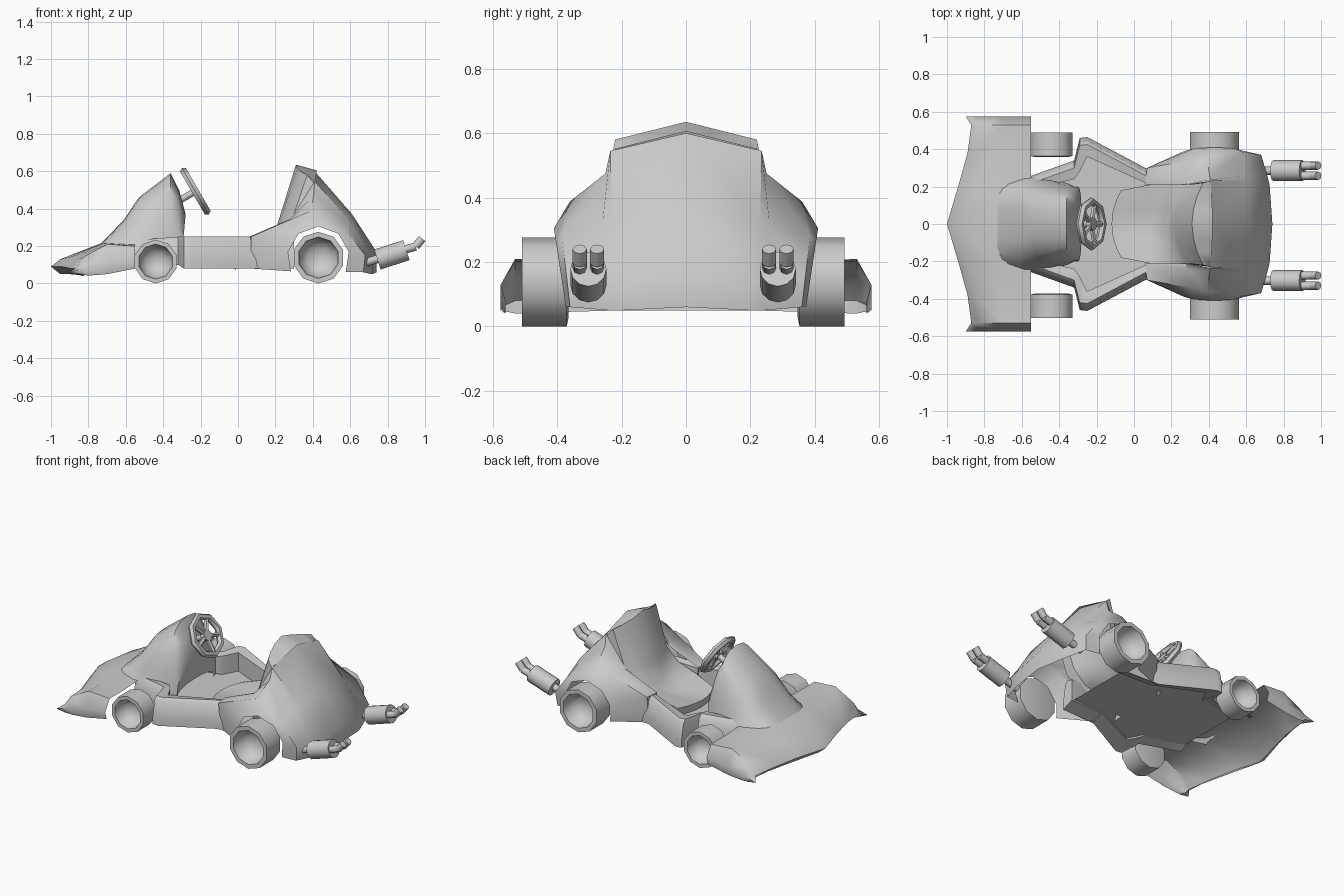
import bpy, bmesh, math
from mathutils import Vector

cube = bpy.data.objects.get("Cube")
if cube:
    bpy.data.objects.remove(cube, do_unlink=True)

# Single body colour
grey = bpy.data.materials.new("plain_grey")
grey.use_nodes = True
colour = (0.6, 0.6, 0.6, 1)
grey.diffuse_color = colour
grey.node_tree.nodes["Principled BSDF"].inputs["Base Color"].default_value = colour
parts = []


def register(obj, name):
    obj.name = name
    obj.data.materials.clear()
    obj.data.materials.append(grey)
    parts.append(obj)
    return obj


def loft(name, rows, mirror=True, closed=False, caps=False):
    """Skin neighbouring rows of points with quads; optionally mirror across y."""
    bm = bmesh.new()
    verts = [[bm.verts.new(p) for p in row] for row in rows]
    for a, b in zip(verts, verts[1:]):
        count = min(len(a), len(b))
        for i in range(count if closed else count - 1):
            j = (i + 1) % count
            bm.faces.new((a[i], a[j], b[j], b[i]))
    if caps:
        bm.faces.new(verts[0])
        bm.faces.new(verts[-1])
    bmesh.ops.remove_doubles(bm, verts=bm.verts, dist=0.0005)
    bmesh.ops.recalc_face_normals(bm, faces=bm.faces)
    mesh = bpy.data.meshes.new(name)
    bm.to_mesh(mesh)
    bm.free()
    obj = bpy.data.objects.new(name, mesh)
    bpy.context.collection.objects.link(obj)
    if mirror:
        mod = obj.modifiers.new("mirror", 'MIRROR')
        mod.use_axis = (False, True, False)
        mod.use_clip = True
    return register(obj, name)


def rod(name, start, end, radius, sides=10):
    """Cylinder between two points."""
    start, end = Vector(start), Vector(end)
    axis = end - start
    bpy.ops.mesh.primitive_cylinder_add(vertices=sides, radius=radius,
                                        depth=axis.length, location=(start + end) / 2)
    obj = bpy.context.object
    obj.rotation_euler = axis.to_track_quat('Z', 'Y').to_euler()
    return register(obj, name)


def wheel(name, x, y, radius, width, side):
    """Tread with a closed inner face and a cupped rim on the outer side."""
    profile = [(0, -.5), (.8, -.5), (1, -.46), (1, .5), (.8, .5), (.72, .1),
               (.45, -.15), (0, -.25)]
    sides = 10
    rows = []
    for r, across in profile:
        ring = []
        for k in range(sides):
            a = math.tau * (k + .5) / sides
            ring.append((x + radius * r * math.cos(a), y + side * across * width,
                         radius + radius * r * math.sin(a)))
        rows.append(ring)
    loft(name, rows, mirror=False, closed=True)


# Front wing shell: (x, z) profiles at each distance from the centre line
wing = {
    0: [(-.95, .05), (-1, .09), (-.95, .13), (-.72, .22), (-.55, .22)],
    .2: [(-.9, .05), (-.94, .09), (-.9, .14), (-.72, .215), (-.55, .21)],
    .38: [(-.85, .045), (-.89, .08), (-.85, .13), (-.71, .2), (-.55, .2)],
    .53: [(-.83, .04), (-.87, .08), (-.83, .14), (-.7, .21), (-.55, .2)],
    .575: [(-.83, .05), (-.9, .06), (-.83, .08), (-.7, .11), (-.55, .13)],
    .56: [(-.82, .04), (-.88, .055), (-.8, .042), (-.7, .05), (-.55, .08)],
}
loft("front_wing", [[(x, y, z) for x, z in pts] for y, pts in wing.items()])

# Front cowl: leaning arches (base x, base z, top x, top z, half width, base flare)
arches = [(-.73, .19, -.73, .217, .18, .03), (-.6, .19, -.61, .34, .2, .05),
          (-.5, .19, -.53, .46, .21, .04),
          (-.36, .17, -.36, .59, .2, .02), (-.32, .16, -.315, .5, .2, 0),
          (-.3, .15, -.28, .37, .2, 0), (-.31, .13, -.3, .2, .19, 0)]
rows = []
for bx, bz, tx, tz, w, flare in arches:
    row = []
    for k in range(7):
        a = math.pi / 2 * k / 6
        lift = math.sin(a) ** .8
        row.append((bx + (tx - bx) * lift,
                    w * max(math.cos(a), 0) ** .75 + flare * (1 - lift) ** 2,
                    bz + (tz - bz) * lift))
    rows.append(row)
loft("front_cowl", rows)

# Side rails: (x, outer y, inner y, top z, bottom z)
stations = [(-.57, .25, .18, .23, .1), (-.32, .34, .24, .25, .1),
            (-.29, .46, .28, .25, .08), (-.25, .465, .36, .25, .08),
            (.06, .3, .22, .25, .08), (.3, .29, .21, .26, .08)]
loft("side_rails", [[(x, yo, zb), (x, yo, zb + .05), (x, yo - .02, zt - .02),
                     (x, yo - .04, zt), (x, yi, zt - .01), (x, yi, zb + .03)]
                    for x, yo, yi, zt, zb in stations], closed=True, caps=True)

# Floor pan
loft("floor_pan", [[(x, 0, .12), (x, y, .12)]
                   for x, y in [(-.56, .2), (-.28, .3), (-.24, .38), (.06, .24), (.28, .24)]])

# Rear body: wheel arch edge, haunch, neck, shoulder and spine
arch = []
for angle in (-28, 10, 50, 90, 130, 170, 207):
    a = math.radians(angle)
    arch.append((.43 + .165 * math.cos(a), .385 + .025 * math.sin(a),
                 .14 + .165 * math.sin(a)))
haunch = [(.67, .36, .06), (.68, .37, .15), (.58, .385, .28), (.39, .36, .388),
          (.3, .34, .35), (.07, .3, .25), (.07, .28, .08)]
neck = [(.71, .24, .05), (.715, .25, .14), (.59, .26, .315), (.405, .25, .475),
        (.28, .24, .345), (.06, .23, .25), (.07, .23, .1)]
shoulder = [(.72, .2, .05), (.725, .21, .14), (.6, .23, .335), (.41, .235, .545),
            (.28, .21, .34), (.06, .21, .25), (.07, .21, .12)]
spine = [(.74, 0, .06), (.74, 0, .17), (.61, 0, .37), (.41, 0, .6)]
loft("rear_body", [arch, haunch, neck, shoulder, spine])

# Bucket seat: (x, z, half width, edge shift in x, edge shift in z), with a side flange
seat = [(-.11, .12, .18, .05, 0), (-.12, .17, .18, .05, 0), (.08, .16, .21, 0, .05),
        (.17, .21, .21, .03, .04), (.215, .33, .21, .07, 0),
        (.31, .635, .22, .06, -.055), (.42, .605, .22, -.01, -.055)]
rows = []
for x, z, w, dx, dz in seat:
    row = [(x + dx * t * t, w * t, z + dz * t) for t in (0, .35, .7, 1)]
    rows.append(row + [(min(x + dx + .05, .41), w + .01, z + dz - .05)])
loft("seat", rows)

# Wheels
for side, label in ((1, "left_side"), (-1, "right_side")):
    wheel("front_wheel_" + label, -.44, side * .43 - .007, .117, .13, side)
    wheel("rear_wheel_" + label, .43, side * .428 - .009, .138, .145, side)

# Steering wheel with five spokes, hub and column
centre = Vector((-.228, 0, .493))
tilt = math.radians(60)
axis = Vector((math.sin(tilt), 0, math.cos(tilt)))
down = Vector((math.cos(tilt), 0, -math.sin(tilt)))
bpy.ops.mesh.primitive_torus_add(major_segments=8, minor_segments=6, major_radius=.122,
                                 minor_radius=.021, location=centre, rotation=(0, tilt, 0))
register(bpy.context.object, "steering_rim")
for k in range(5):
    a = math.tau * k / 5
    tip = centre + .12 * (down * math.cos(a) + Vector((0, math.sin(a), 0)))
    rod("steering_spoke", centre, tip, .014, 6)
rod("steering_hub", centre - axis * .015, centre + axis * .015, .035, 8)
rod("steering_column", centre, centre - axis * .11, .018, 8)

# Twin-tip exhausts
for y in (.285, -.303):
    rod("exhaust_pipe", (.64, y, .1), (.76, y, .135), .022, 8)
    rod("exhaust_canister", (.745, y, .128), (.9, y, .178), .056, 12)
    for offset in (-.027, .027):
        bend = (.95, y + offset, .198)
        rod("exhaust_tip_base", (.89, y + offset, .18), bend, .022, 8)
        rod("exhaust_tip_end", bend, (.985, y + offset, .24), .022, 8)

# Smooth shading with crisp edges
bpy.ops.object.select_all(action='DESELECT')
for obj in parts:
    obj.select_set(True)
bpy.context.view_layer.objects.active = parts[0]
bpy.ops.object.shade_smooth_by_angle(angle=math.radians(50))
